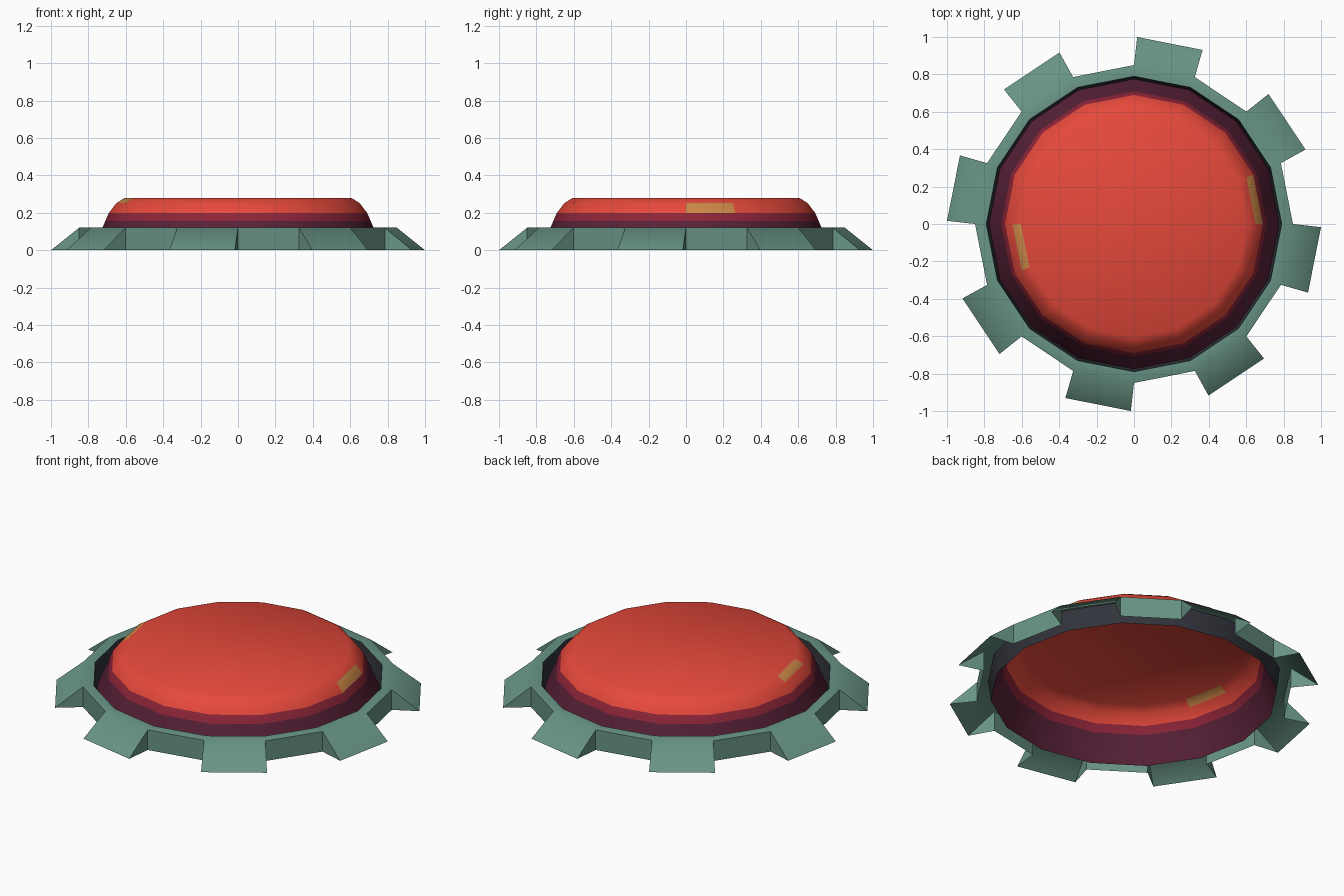
import bpy, bmesh, math

if "Cube" in bpy.data.objects:
    bpy.data.objects.remove(bpy.data.objects["Cube"])

SIDES = 16
STEP = 2 * math.pi / SIDES


def material(name, rgb):
    lin = [((c / 255 + 0.055) / 1.055) ** 2.4 for c in rgb]
    m = bpy.data.materials.new(name)
    m.diffuse_color = (*lin, 1)
    m.use_nodes = True
    m.node_tree.nodes["Principled BSDF"].inputs["Base Color"].default_value = m.diffuse_color
    return m


red = material("red", (231, 73, 59))
crimson = material("crimson", (142, 37, 57))
plum = material("plum", (88, 33, 56))
orange = material("orange", (205, 137, 72))
teal = material("teal", (104, 148, 133))
charcoal = material("charcoal", (50, 52, 60))


def polar(r, a, z):
    return (r * math.cos(a), r * math.sin(a), z)


def finish(bm, name, mats, angle):
    me = bpy.data.meshes.new(name)
    bm.to_mesh(me)
    bm.free()
    for m in mats:
        me.materials.append(m)
    ob = bpy.data.objects.new(name, me)
    bpy.context.collection.objects.link(ob)
    bpy.ops.object.select_all(action='DESELECT')
    ob.select_set(True)
    bpy.context.view_layer.objects.active = ob
    bpy.ops.object.shade_smooth_by_angle(angle=math.radians(angle))
    return ob


def rings(bm, profile):
    return [[bm.verts.new(polar(r, i * STEP, z)) for i in range(SIDES)]
            for r, z in profile]


def bridge(bm, low, high, i):
    j = (i + 1) % SIDES
    return bm.faces.new((low[i], low[j], high[j], high[i]))


# Dome: open shell with plum skirt, crimson band, red cap and two orange facets
bm = bmesh.new()
loops = rings(bm, [(0.775, 0), (0.725, 0.12), (0.71, 0.155), (0.69, 0.2),
                   (0.65, 0.252), (0.605, 0.28)])
band_colour = [0, 0, 1, 2, 2]
for k, colour in enumerate(band_colour):
    for i in range(SIDES):
        f = bridge(bm, loops[k], loops[k + 1], i)
        f.material_index = 3 if (k, i) in ((3, 0), (4, 8)) else colour
bm.faces.new(loops[-1]).material_index = 2
finish(bm, "dome", [plum, crimson, red, orange], 60)

# Gap wall: dark inner wall between the dome's foot and the ring
bm = bmesh.new()
top, foot = rings(bm, [(0.79, 0.12), (0.775, 0)])
for i in range(SIDES):
    bridge(bm, top, foot, i)
finish(bm, "gap_wall", [charcoal], 30)

# Toothed ring: flat rim, upright walls and sloped teeth on every other side
bm = bmesh.new()
inner, outer, base = rings(bm, [(0.79, 0.12), (0.85, 0.12), (0.85, 0)])
for i in range(SIDES):
    bridge(bm, outer, inner, i)
    if i % 2 == 0:
        bridge(bm, base, outer, i)
        continue
    j = (i + 1) % SIDES
    mid, half = (i + 0.5) * STEP, math.radians(10.27)
    a = bm.verts.new(polar(1.0, mid - half, 0))
    b = bm.verts.new(polar(1.0, mid + half, 0))
    bm.faces.new((a, b, outer[j], outer[i]))
    bm.faces.new((base[i], a, outer[i]))
    bm.faces.new((b, base[j], outer[j]))
finish(bm, "toothed_ring", [teal], 42)
